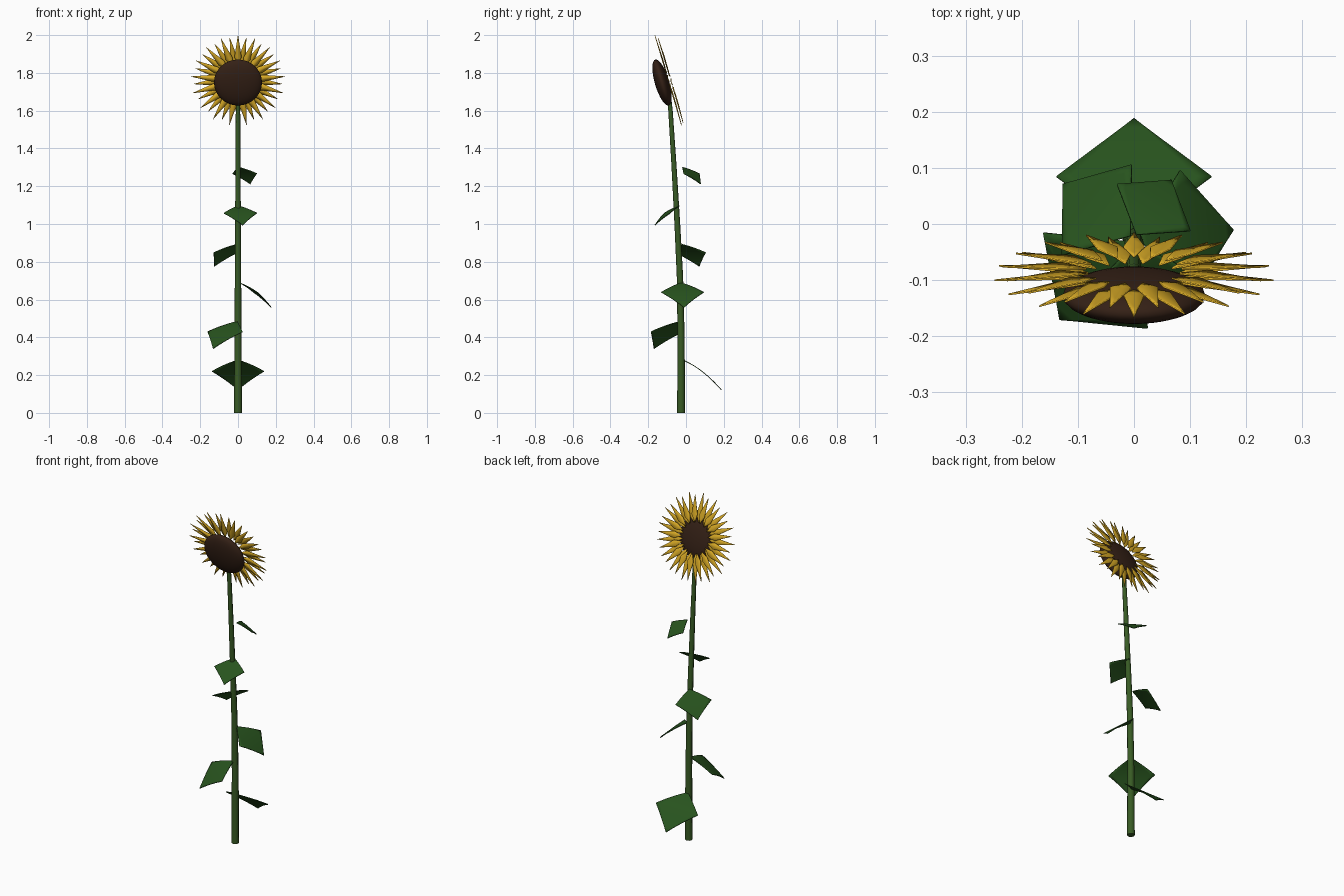
import bpy, bmesh, math
from mathutils import Matrix, Vector

if "Cube" in bpy.data.objects:
    bpy.data.objects.remove(bpy.data.objects["Cube"])


def material(name, color):
    m = bpy.data.materials.new(name)
    m.diffuse_color = (*color, 1)
    m.use_nodes = True
    m.node_tree.nodes["Principled BSDF"].inputs["Base Color"].default_value = m.diffuse_color
    return m


GREEN = material("stem_green", (0.04, 0.105, 0.018))
LEAF = material("leaf_green", (0.021, 0.088, 0.013))
GOLD = material("petal_gold", (0.70, 0.41, 0.02))
BROWN = material("seed_brown", (0.035, 0.015, 0.008))


def finish(name, bm, mat, thickness=0):
    """Make a smooth object; thin sheets get a little thickness."""
    mesh = bpy.data.meshes.new(name)
    bm.to_mesh(mesh)
    bm.free()
    mesh.materials.append(mat)
    for p in mesh.polygons:
        p.use_smooth = True
    ob = bpy.data.objects.new(name, mesh)
    bpy.context.collection.objects.link(ob)
    if thickness:
        mod = ob.modifiers.new("thickness", 'SOLIDIFY')
        mod.thickness = thickness
        mod.offset = 0
    return ob


def skin(bm, rings, closed):
    """Bridge consecutive rows of equal point count."""
    rows = [[bm.verts.new(p) for p in r] for r in rings]
    n = len(rows[0])
    for a, b in zip(rows, rows[1:]):
        for i in range(n if closed else n - 1):
            j = (i + 1) % n
            bm.faces.new((a[i], a[j], b[j], b[i]))
    return rows


# Stem: tapered tube leaning forward near the top
path = [(-.026, 0), (-.026, .4), (-.032, .72), (-.046, 1.0),
        (-.063, 1.3), (-.082, 1.6), (-.097, 1.74)]
bm = bmesh.new()
rings = []
for y, z in path:
    r = .021 - .010 * z / 1.74
    rings.append([(r * math.cos(k * math.pi / 4), y + r * math.sin(k * math.pi / 4), z)
                  for k in range(8)])
rows = skin(bm, rings, True)
bm.faces.new(rows[0][::-1])
bm.faces.new(rows[-1])
stem = finish("stem", bm, GREEN)
stem.data.polygons[-1].use_smooth = stem.data.polygons[-2].use_smooth = False

# Leaves: drooping diamonds spiralling up by the golden angle
for i in range(6):
    s = 1 - .088 * i
    bm = bmesh.new()
    rings = []
    for k in range(13):
        t = k / 12
        w = s * max(.138 * (1 - abs(2 * t - 1)), .0008)
        x = .008 + .205 * t * s
        z = -s * (.082 * t + .076 * t * t)
        rings.append([(x, w * c / 5, z) for c in range(-5, 6)])
    skin(bm, rings, False)
    leaf = finish(f"leaf_{i + 1}", bm, LEAF, .004)
    leaf.location = (0, -.026, .28 + .204 * i)
    leaf.rotation_euler.z = math.radians(90 + 137.5 * i)

# Flower head frame: local z faces forward and slightly down
head = Matrix.Translation((0, -.09, 1.76)) @ Matrix.Rotation(math.radians(106.5), 4, 'X')

# Seed disc: flattened sphere in front of the petals
bm = bmesh.new()
bmesh.ops.create_uvsphere(bm, u_segments=32, v_segments=16, radius=1)
bmesh.ops.transform(bm, verts=bm.verts, matrix=head @ Matrix.Translation((0, 0, .0385))
                    @ Matrix.Diagonal((.127, .127, .038, 1)))
finish("seed_disc", bm, BROWN)

# Petals: two alternating layers of narrow pointed diamonds, gently folded
COUNT = 34
for layer, (length, back) in enumerate([(.25, .004), (.235, -.008)]):
    bm = bmesh.new()
    for i in range(layer, COUNT, 2):
        turn = head @ Matrix.Rotation(2 * math.pi * i / COUNT, 4, 'Z')
        rings = []
        for r, w in [(.085, .001), (.107, .010), (.13, .019),
                     (.13 + (length - .13) / 2, .0095), (length, .0004)]:
            rings.append([turn @ Vector((sx * w, r, back - .25 * w * abs(sx)))
                          for sx in (-1, 0, 1)])
        skin(bm, rings, False)
    finish(("outer_petals", "inner_petals")[layer], bm, GOLD, .003)
